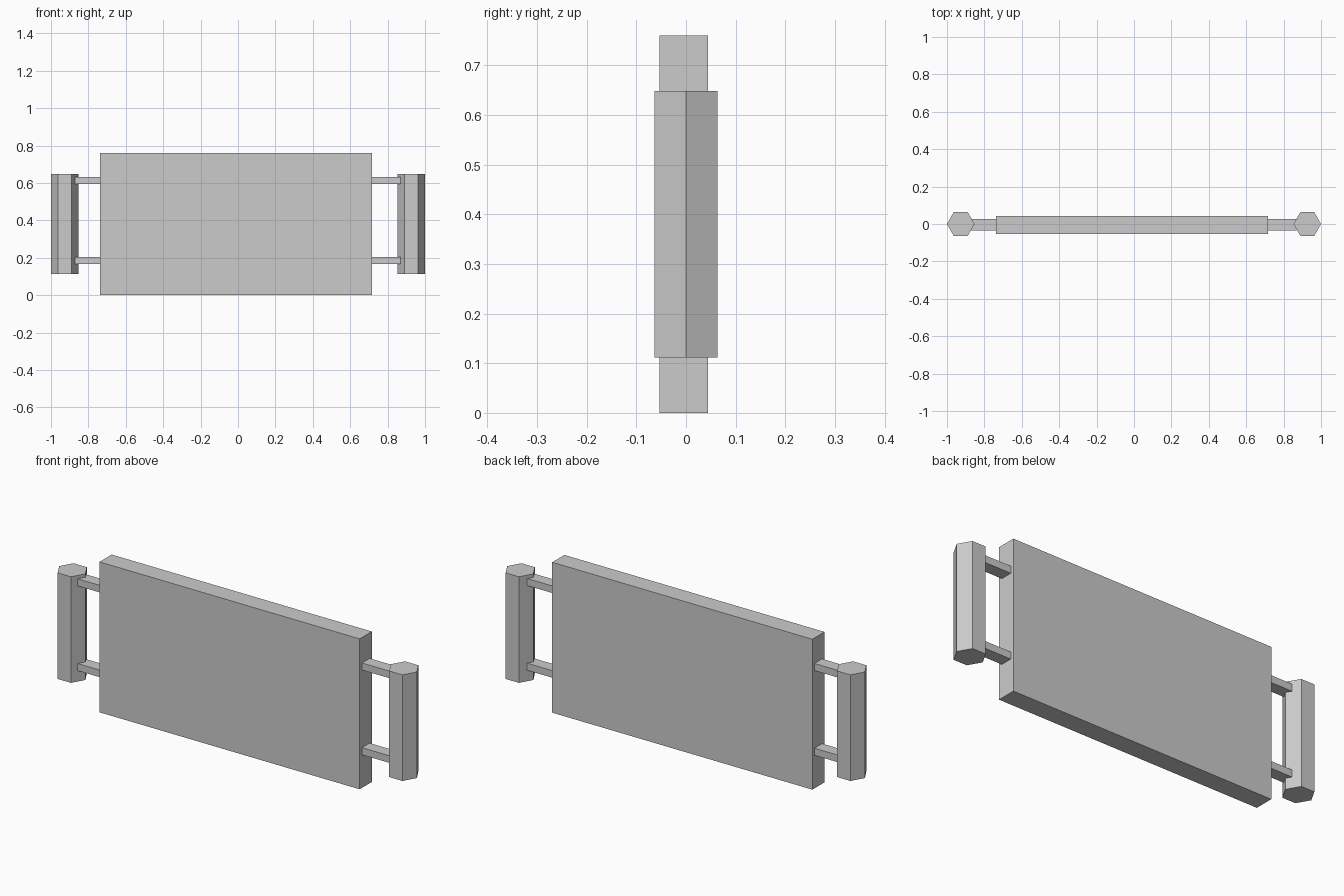
import bpy

if "Cube" in bpy.data.objects:
    bpy.data.objects.remove(bpy.data.objects["Cube"])


def box(name, x, y, z):
    """Box from (min, max) ranges."""
    bpy.ops.mesh.primitive_cube_add(
        size=1, location=[(a + b) / 2 for a, b in (x, y, z)])
    ob = bpy.context.object
    ob.name = name
    ob.scale = [b - a for a, b in (x, y, z)]
    bpy.ops.object.transform_apply(location=False, rotation=False, scale=True)
    return ob


# Main flat panel
box("panel", (-0.737, 0.717), (-0.053, 0.044), (0.0, 0.76))

# Flat bars running through the panel, joining the two handles
for label, z in (("lower", 0.185), ("upper", 0.613)):
    box(label + "_bar", (-0.874, 0.870), (-0.034, 0.027), (z - 0.018, z + 0.018))

# Hexagonal grips, one corner pointing outwards along x
for label, x in (("left", -0.9265), ("right", 0.9265)):
    bpy.ops.mesh.primitive_cylinder_add(
        vertices=6, radius=0.0735, depth=0.536,
        location=(x, 0, 0.38))
    grip = bpy.context.object
    grip.name = label + "_grip"
    grip.rotation_euler.z = 0.5235988
    bpy.ops.object.transform_apply(location=False, rotation=True, scale=False)
